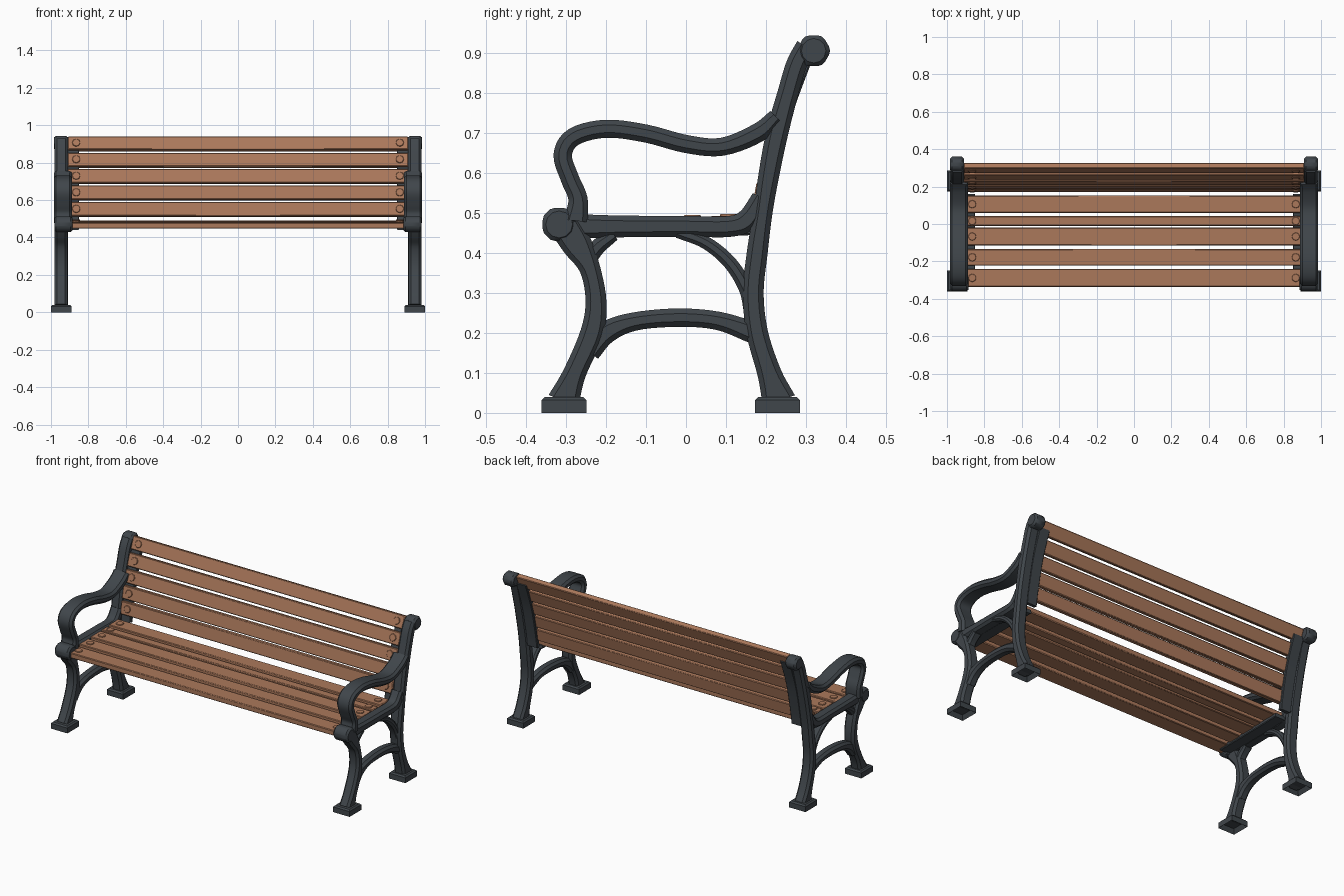
import bpy, bmesh, math
from mathutils import Vector, Matrix

if "Cube" in bpy.data.objects:
    bpy.data.objects.remove(bpy.data.objects["Cube"], do_unlink=True)


def material(name, colour):
    mat = bpy.data.materials.new(name)
    mat.use_nodes = True
    mat.diffuse_color = colour
    mat.node_tree.nodes["Principled BSDF"].inputs["Base Color"].default_value = colour
    return mat


IRON = material("dark iron", (0.051, 0.061, 0.070, 1))
WOOD = material("brown wood", (0.41, 0.19, 0.105, 1))


def finish(bm, name, mat, mirrored=True, bevel=0):
    """Turn a bmesh into a shaded object, mirrored to the other end if asked."""
    bmesh.ops.recalc_face_normals(bm, faces=bm.faces)
    mesh = bpy.data.meshes.new(name)
    bm.to_mesh(mesh)
    bm.free()
    mesh.materials.append(mat)
    obj = bpy.data.objects.new(name, mesh)
    bpy.context.collection.objects.link(obj)
    bpy.ops.object.select_all(action='DESELECT')
    obj.select_set(True)
    bpy.context.view_layer.objects.active = obj
    bpy.ops.object.shade_smooth_by_angle(angle=math.radians(30))
    if bevel:
        mod = obj.modifiers.new("soft edges", 'BEVEL')
        mod.width = bevel
        mod.segments = 1
    if mirrored:
        obj.modifiers.new("other end", 'MIRROR')
    return obj


def spline(points, steps=5):
    """Smooth curve through points of any dimension."""
    pts = [Vector(p) for p in points]
    pts = [pts[0] * 2 - pts[1]] + pts + [pts[-1] * 2 - pts[-2]]
    out = []
    for a, b, c, d in zip(pts, pts[1:], pts[2:], pts[3:]):
        for i in range(steps):
            t = i / steps
            out.append(0.5 * (2 * b + (c - a) * t + (2 * a - 5 * b + 4 * c - d) * t * t
                              + (3 * b - a - 3 * c + d) * t ** 3))
    return out + [pts[-2]]


def bar(name, points, inner, outer, chamfer=0.013):
    """Sweep a chamfered bar along (y, z, width) points between two x planes."""
    bm = bmesh.new()
    path = spline(points)
    rings = []
    for i, p in enumerate(path):
        along = path[min(i + 1, len(path) - 1)] - path[max(i - 1, 0)]
        side = Vector((-along.y, along.x)).normalized()
        h = p.z / 2
        c = min(chamfer, h * 0.6)
        section = [(h, inner + c), (h, outer - c), (h - c, outer), (c - h, outer),
                   (-h, outer - c), (-h, inner + c), (c - h, inner), (h - c, inner)]
        rings.append([bm.verts.new((x, p.x + side.x * s, p.y + side.y * s)) for s, x in section])
    for a, b in zip(rings, rings[1:]):
        for k in range(8):
            bm.faces.new((a[k], a[k - 1], b[k - 1], b[k]))
    bm.faces.new(rings[0])
    bm.faces.new(rings[-1])
    return finish(bm, name, IRON)


def disc(bm, centre, radius, depth, rotation, sides):
    bmesh.ops.create_cone(bm, cap_ends=True, segments=sides, radius1=radius, radius2=radius,
                          depth=depth, matrix=Matrix.Translation(centre) @ rotation)


def knob(name, y, z, radius, inner, outer):
    bm = bmesh.new()
    disc(bm, ((inner + outer) / 2, y, z), radius, outer - inner,
         Matrix.Rotation(math.pi / 2, 4, 'Y'), 12)
    finish(bm, name, IRON, bevel=0.01)


def foot(name, y):
    """Chamfered foot block, hollow underneath."""
    bm = bmesh.new()
    bmesh.ops.create_cube(bm, size=1, matrix=Matrix.Translation((0.945, y, 0.02))
                          @ Matrix.Diagonal((0.11, 0.112, 0.04, 1)))
    bm.normal_update()
    top = max(bm.faces, key=lambda f: f.normal.z)
    base = min(bm.faces, key=lambda f: f.normal.z)
    bmesh.ops.bevel(bm, geom=list(top.edges), offset=0.008, segments=1, affect='EDGES')
    bmesh.ops.inset_region(bm, faces=[base], thickness=0.02)
    bmesh.ops.translate(bm, verts=base.verts, vec=(0, 0, 0.025))
    finish(bm, name, IRON)


def slat(name, y, z, width, tilt):
    """Wooden board with a round bolt cap near each end."""
    place = Matrix.Translation((0, y, z)) @ Matrix.Rotation(tilt, 4, 'X')
    bm = bmesh.new()
    bmesh.ops.create_cube(bm, size=1, matrix=place @ Matrix.Diagonal((1.82, width, 0.032, 1)))
    finish(bm, name, WOOD, False, 0.004)
    bm = bmesh.new()
    for x in (-0.865, 0.865):
        disc(bm, place @ Vector((x, 0, 0.017)), 0.022, 0.008, Matrix.Rotation(tilt, 4, 'X'), 8)
    finish(bm, name + "_bolts", WOOD, False, 0.002)


# Cast iron end frames
bar("rear_post", [(0.232, 0.03, 0.085), (0.208, 0.1, 0.06), (0.178, 0.2, 0.054),
                  (0.168, 0.3, 0.052), (0.178, 0.4, 0.052), (0.192, 0.5, 0.048),
                  (0.208, 0.6, 0.052), (0.228, 0.7, 0.055), (0.255, 0.8, 0.052),
                  (0.276, 0.87, 0.052), (0.3, 0.917, 0.05)], 0.91, 0.98)
knob("post_scroll", 0.319, 0.905, 0.041, 0.91, 0.983)
bar("front_leg", [(-0.306, 0.03, 0.08), (-0.278, 0.1, 0.057), (-0.235, 0.2, 0.058),
                  (-0.225, 0.28, 0.052), (-0.24, 0.36, 0.052), (-0.272, 0.42, 0.075),
                  (-0.3, 0.465, 0.08)], 0.912, 0.98)
knob("rail_knob", -0.317, 0.471, 0.044, 0.885, 0.982)
bar("seat_rail", [(-0.32, 0.468, 0.07), (-0.25, 0.466, 0.06), (-0.15, 0.466, 0.054),
                  (0, 0.466, 0.052), (0.11, 0.466, 0.052), (0.155, 0.485, 0.054),
                  (0.185, 0.54, 0.04)], 0.905, 0.975)
bar("armrest", [(0.225, 0.74, 0.04), (0.18, 0.7, 0.048), (0.09, 0.665, 0.045),
                (0, 0.672, 0.045), (-0.1, 0.698, 0.045), (-0.2, 0.71, 0.045),
                (-0.28, 0.69, 0.046), (-0.308, 0.645, 0.046), (-0.29, 0.585, 0.046),
                (-0.27, 0.535, 0.048), (-0.275, 0.48, 0.06)], 0.887, 0.985)
bar("corner_brace", [(-0.02, 0.452, 0.03), (0.05, 0.425, 0.032), (0.11, 0.375, 0.034),
                     (0.15, 0.31, 0.036), (0.165, 0.25, 0.04)], 0.915, 0.97)
bar("front_fillet", [(-0.25, 0.36, 0.03), (-0.225, 0.41, 0.04), (-0.18, 0.445, 0.03)],
    0.915, 0.97)
bar("stretcher", [(-0.24, 0.15, 0.05), (-0.2, 0.2, 0.055), (-0.13, 0.228, 0.046),
                  (-0.02, 0.238, 0.046), (0.08, 0.23, 0.046), (0.17, 0.2, 0.055)],
    0.915, 0.972)
foot("front_foot", -0.305)
foot("rear_foot", 0.229)

# Brackets that carry the boards
bar("seat_bracket", [(-0.3, 0.45, 0.022), (0, 0.452, 0.022), (0.16, 0.455, 0.022)],
    0.85, 0.92, 0.004)
bar("back_bracket", [(0.196, 0.47, 0.025), (0.208, 0.55, 0.025), (0.248, 0.73, 0.025),
                     (0.305, 0.89, 0.025)], 0.85, 0.92, 0.004)

# Seat boards, front to back
for i, (y, z, width) in enumerate([(-0.288, 0.463, 0.095), (-0.178, 0.467, 0.088),
                                   (-0.067, 0.47, 0.095), (0.016, 0.473, 0.052),
                                   (0.106, 0.476, 0.092)]):
    slat(f"seat_slat_{i + 1}", y, z, width, 0)

# Back boards, bottom to top
for i, y in enumerate([0.193, 0.21, 0.234, 0.263, 0.299]):
    slat(f"back_slat_{i + 1}", y, 0.55 + i * 0.0875, 0.076, math.radians(80 - i * 3))
